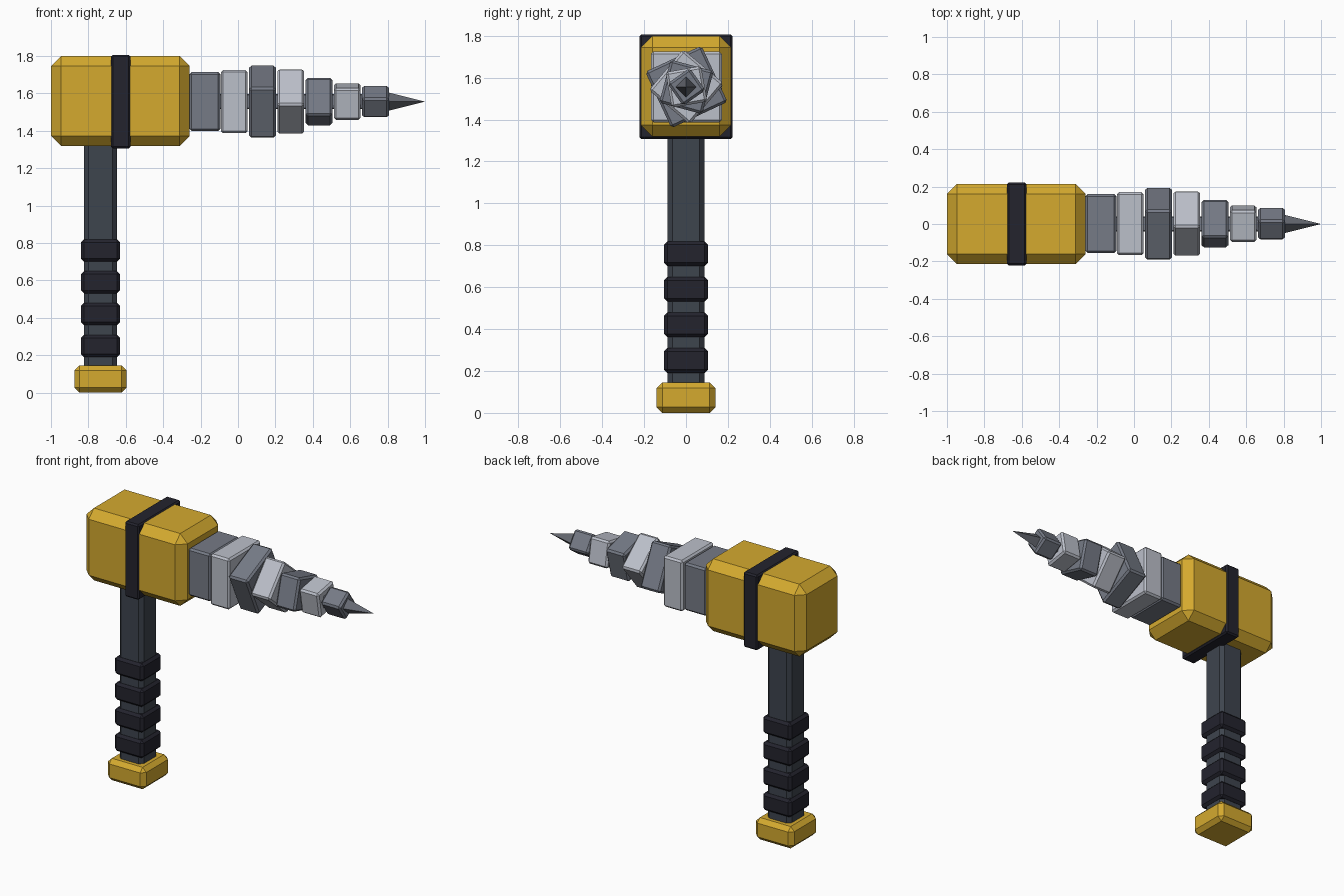
import bpy
import bmesh
from math import radians
from mathutils import Matrix

cube = bpy.data.objects.get("Cube")
if cube:
    bpy.data.objects.remove(cube, do_unlink=True)


def material(name, rgb):
    mat = bpy.data.materials.new(name)
    mat.use_nodes = True
    mat.diffuse_color = (*rgb, 1)
    mat.node_tree.nodes["Principled BSDF"].inputs["Base Color"].default_value = (*rgb, 1)
    return mat


gold = material("gold", (0.66, 0.40, 0.028))
black = material("black rubber", (0.017, 0.017, 0.027))
charcoal = material("charcoal handle", (0.048, 0.058, 0.076))
dark_steel = material("dark steel", (0.18, 0.197, 0.24))
light_steel = material("light steel", (0.5, 0.525, 0.59))
tip_steel = material("tip steel", (0.13, 0.14, 0.165))


def finish(name, bm, mat):
    mesh = bpy.data.meshes.new(name)
    bm.to_mesh(mesh)
    bm.free()
    mesh.materials.append(mat)
    obj = bpy.data.objects.new(name, mesh)
    bpy.context.collection.objects.link(obj)
    return obj


def block(name, center, size, chamfer, mat, twist=0):
    """Chamfered box, optionally twisted about the x axis."""
    bm = bmesh.new()
    bmesh.ops.create_cube(bm, size=1)
    bmesh.ops.scale(bm, vec=size, verts=bm.verts)
    bmesh.ops.bevel(bm, geom=bm.edges[:], offset=chamfer, segments=1, affect='EDGES')
    obj = finish(name, bm, mat)
    obj.location = center
    obj.rotation_euler.x = radians(twist)
    return obj


HANDLE_X = -0.735
AXIS_Z = 1.556

# Motor housing and its strap
block("housing", (-0.629, 0, 1.559), (0.742, 0.43, 0.48), 0.054, gold)
block("housing_strap", (-0.627, 0, 1.556), (0.105, 0.445, 0.5), 0.01, black)

# Handle, grip rings and pommel
block("handle", (HANDLE_X, 0, 0.72), (0.176, 0.176, 1.26), 0.024, charcoal)
for i in range(4):
    block(f"grip_ring_{i + 1}", (HANDLE_X, 0, 0.25 + 0.17 * i),
          (0.21, 0.21, 0.118), 0.016, black)
block("pommel", (HANDLE_X, 0, 0.0725), (0.28, 0.28, 0.145), 0.027, gold)

# Drill segments: half width and twist of each
segments = [(0.158, 0), (0.169, 0), (0.148, 25), (0.127, 50),
            (0.106, 75), (0.086, 100), (0.065, 125)]
for i, (half, twist) in enumerate(segments):
    length = 0.165 if i == 0 else 0.143
    block(f"drill_segment_{i + 1}", (-0.177 if i == 0 else -0.171 + 0.151 * i, 0.002, AXIS_Z),
          (length, 2 * half, 2 * half), 0.012,
          light_steel if i % 2 else dark_steel, twist)

# Core joining the segments
block("drill_core", (0.22, 0, AXIS_Z), (1.0, 0.08, 0.08), 0.005, dark_steel)

# Four-sided point
bm = bmesh.new()
bmesh.ops.create_cone(bm, cap_ends=True, segments=4, radius1=0.05, radius2=0, depth=0.2)
bmesh.ops.rotate(bm, verts=bm.verts, matrix=Matrix.Rotation(radians(90), 3, 'Y'))
finish("drill_tip", bm, tip_steel).location = (0.9, 0, AXIS_Z)
